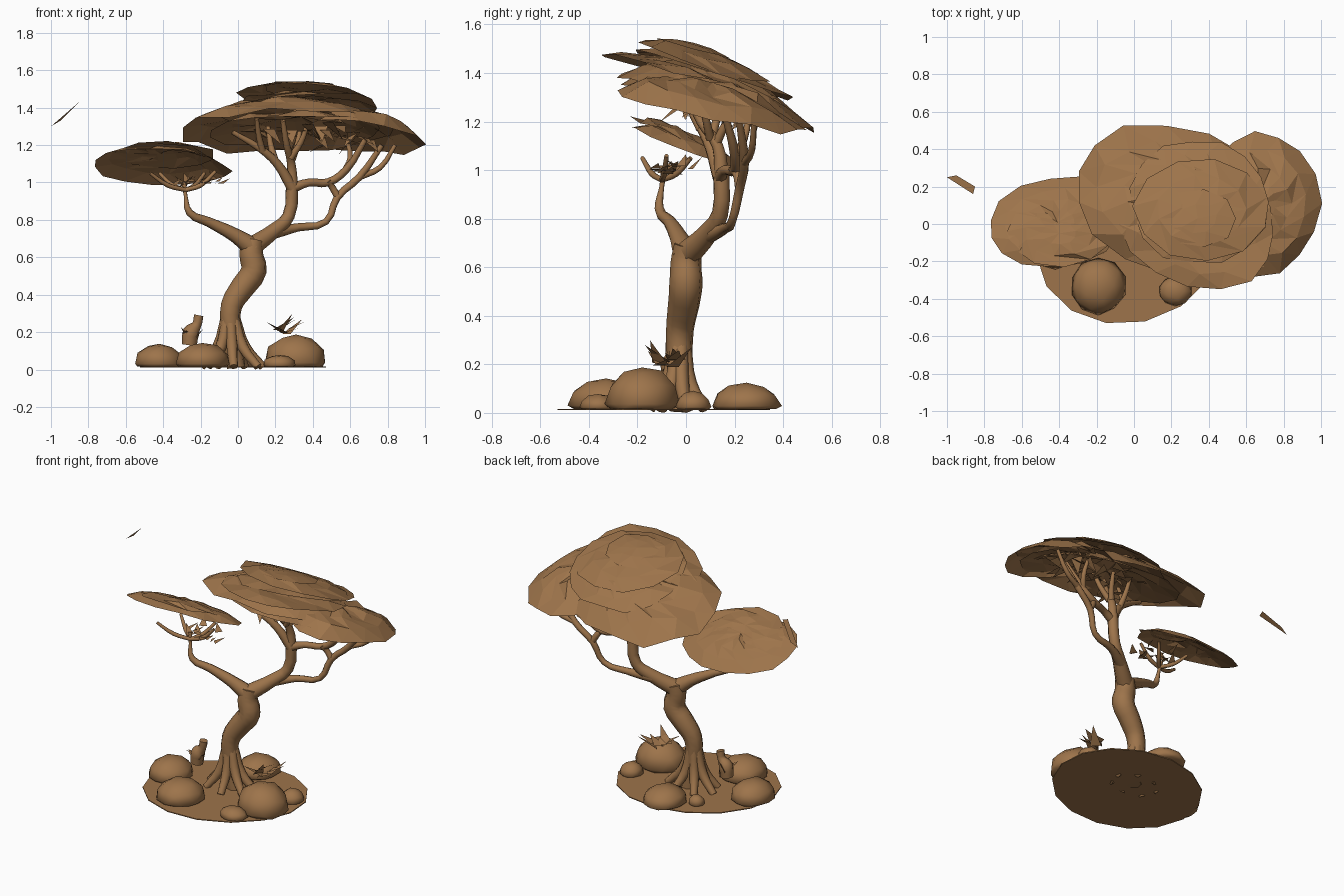
import bpy, bmesh, math, random
from mathutils import Vector

random.seed(4)
cube = bpy.data.objects.get("Cube")
if cube:
    bpy.data.objects.remove(cube, do_unlink=True)

# One earthy colour for everything
COLOUR = (0.34, 0.175, 0.07, 1)
brown = bpy.data.materials.new("warm_brown")
brown.use_nodes = True
brown.diffuse_color = COLOUR
brown.node_tree.nodes["Principled BSDF"].inputs["Base Color"].default_value = COLOUR


def add_object(name, data, smooth=False):
    obj = bpy.data.objects.new(name, data)
    bpy.context.collection.objects.link(obj)
    data.materials.clear()
    data.materials.append(brown)
    for p in data.polygons:
        p.use_smooth = smooth
    return obj


def from_bmesh(name, bm, smooth=False):
    mesh = bpy.data.meshes.new(name)
    bm.to_mesh(mesh)
    bm.free()
    return add_object(name, mesh, smooth)


def tube(name, *points):
    """Tapered limb through (x, y, z, radius) points."""
    curve = bpy.data.curves.new(name + "_path", "CURVE")
    curve.dimensions = "3D"
    curve.bevel_depth = 1
    curve.bevel_resolution = 2
    curve.resolution_u = 3
    curve.use_fill_caps = True
    spline = curve.splines.new("BEZIER")
    spline.bezier_points.add(len(points) - 1)
    for bp, (x, y, z, r) in zip(spline.bezier_points, points):
        bp.co = (x, y, z)
        bp.radius = r
        bp.handle_left_type = bp.handle_right_type = "AUTO"
    helper = bpy.data.objects.new(name + "_path", curve)
    bpy.context.collection.objects.link(helper)
    deps = bpy.context.evaluated_depsgraph_get()
    mesh = bpy.data.meshes.new_from_object(helper.evaluated_get(deps))
    bpy.data.objects.remove(helper, do_unlink=True)
    return add_object(name, mesh, True)


def leaf_sheet(name, centre, rx, ry, dome, slope, sides=15, rings=4, rough=0.02, lean=0, skew=0):
    """Ragged, tilted, shallow dome of foliage; centre z is the rim height."""
    cx, cy, cz = centre
    bm = bmesh.new()

    def vert(x, y, lift):
        y += skew * x
        return bm.verts.new((cx + x, cy + y, cz + slope * y + lean * x + lift))

    hub = vert(0, 0, dome)
    previous = None
    for k in range(1, rings + 1):
        t = k / rings
        ring = []
        for i in range(sides):
            a = math.tau * (i + 0.4 * (k % 2)) / sides
            s = t * random.uniform(0.94, 1.03)
            lift = dome * (1 - t ** 2.5) + random.uniform(-rough, rough)
            ring.append(vert(rx * s * math.cos(a), ry * s * math.sin(a), lift))
        for i in range(sides):
            j = (i + 1) % sides
            if previous:
                bm.faces.new((previous[i], ring[i], ring[j]))
                bm.faces.new((previous[i], ring[j], previous[j]))
            else:
                bm.faces.new((hub, ring[i], ring[j]))
        previous = ring
    return from_bmesh(name, bm)


def shards(name, centre, spread, count, size, slope, rise):
    """Loose leaf blades scattered around a point; rise is their range of upward tilt."""
    bm = bmesh.new()
    for _ in range(count):
        a, d = random.uniform(0, math.tau), math.sqrt(random.random())
        x, y = spread[0] * d * math.cos(a), spread[1] * d * math.sin(a)
        p = Vector(centre) + Vector((x, y, slope * y + random.uniform(-1, 1) * spread[2]))
        out = Vector((random.uniform(-1, 1), random.uniform(-1, 1), random.uniform(*rise))) * size
        side = Vector((-out.y, out.x, 0)).normalized() * size * 0.35
        bm.faces.new([bm.verts.new(v) for v in (p - side, p + side, p + out)])
    return from_bmesh(name, bm)


def rock(name, x, y, rx, ry, height):
    bm = bmesh.new()
    bmesh.ops.create_icosphere(bm, subdivisions=2, radius=1)
    for v in bm.verts:
        v.co *= random.uniform(0.95, 1.03)
        # Flatten the lower half onto the soil
        z = v.co.z * 0.88 + 0.12
        v.co = (x + rx * v.co.x, y + ry * v.co.y, 0.015 + height * max(0, z))
    return from_bmesh(name, bm, True)


# Ground: thin many-sided plate, slightly longer on one diagonal
bm = bmesh.new()
bmesh.ops.create_cone(bm, cap_ends=True, segments=15, radius1=1, radius2=1, depth=0.006)
for v in bm.verts:
    x, y, z = v.co
    v.co = (-0.025 + 0.5 * x + 0.02 * y, -0.095 + 0.44 * y + 0.02 * x, 0.014 + z)
from_bmesh("ground_plate", bm)

# Rocks around the trunk
rock("front_right_rock", -0.19, -0.33, 0.15, 0.155, 0.13)
rock("right_rock", -0.42, -0.1, 0.135, 0.15, 0.125)
rock("left_rock", 0.31, -0.18, 0.17, 0.155, 0.18)
rock("back_rock", -0.02, 0.25, 0.13, 0.145, 0.11)
rock("small_front_rock", 0.22, -0.36, 0.09, 0.08, 0.065)
rock("small_left_rock", 0.38, 0.03, 0.075, 0.075, 0.075)
rock("small_back_rock", -0.19, 0.16, 0.05, 0.05, 0.06)

# Small plants growing between the rocks
shards("left_plant", (0.24, -0.07, 0.2), (0.04, 0.05, 0.02), 8, 0.1, 0, (0.1, 1))
shards("right_plant", (-0.26, -0.06, 0.17), (0.04, 0.04, 0.03), 6, 0.07, 0, (0.1, 1))
tube("right_plant_stem", (-0.26, -0.06, 0.13, 0.04), (-0.25, -0.06, 0.2, 0.045),
     (-0.22, -0.06, 0.24, 0.025), (-0.21, -0.06, 0.29, 0.025))

# Trunk and flaring roots
tube("trunk", (-0.01, -0.02, 0.01, 0.05), (-0.035, -0.025, 0.2, 0.052), (-0.035, -0.025, 0.34, 0.058),
     (0.025, -0.01, 0.44, 0.066), (0.085, 0, 0.53, 0.07), (0.07, 0, 0.62, 0.064),
     (0.08, 0.01, 0.69, 0.06))
for i in range(7):
    a = math.tau * (i + 0.3) / 7
    c, s = math.cos(a), math.sin(a)
    tube(f"root_{i + 1}", (-0.04 + 0.025 * c, -0.025 + 0.02 * s, 0.27, 0.03),
         (-0.035 + 0.075 * c, -0.03 + 0.05 * s, 0.12, 0.03),
         (-0.03 + 0.17 * c, -0.03 + 0.12 * s, 0.015, 0.022))

# Right bough carrying the small crown
tube("right_bough", (0.08, 0, 0.65, 0.055), (-0.02, -0.03, 0.72, 0.038), (-0.16, -0.07, 0.79, 0.026),
     (-0.26, -0.11, 0.84, 0.02), (-0.28, -0.1, 0.93, 0.01), (-0.29, -0.09, 1.0, 0.013))
for i, (x, y, z) in enumerate([(-0.47, -0.18, 1.05), (-0.42, 0.0, 1.05), (-0.18, 0.02, 1.05),
                               (-0.12, -0.08, 1.06)]):
    tube(f"right_twig_{i + 1}", (-0.28, -0.1, 0.96, 0.012),
         ((x - 0.28) / 2, (y - 0.1) / 2, 0.985, 0.013), (x, y, z, 0.009))
shards("right_twig_leaves", (-0.22, -0.07, 1.0), (0.15, 0.1, 0.02), 14, 0.07, 0, (-0.2, 0.8))

# Main bough and its forks
tube("main_bough", (0.08, 0.01, 0.66, 0.055), (0.19, 0.09, 0.74, 0.042), (0.27, 0.14, 0.82, 0.034),
     (0.29, 0.145, 1.0, 0.034))
tube("left_bough", (0.18, 0.09, 0.73, 0.036), (0.32, 0.16, 0.76, 0.022), (0.47, 0.19, 0.79, 0.018),
     (0.53, 0.22, 0.92, 0.02), (0.65, 0.24, 1.03, 0.02), (0.77, 0.22, 1.2, 0.014))
tube("cross_bough", (0.29, 0.14, 0.97, 0.028), (0.38, 0.16, 1.0, 0.021), (0.48, 0.2, 1.0, 0.022),
     (0.58, 0.2, 1.07, 0.02), (0.68, 0.16, 1.23, 0.014))
tube("bough_link", (0.53, 0.22, 0.93, 0.02), (0.5, 0.21, 0.98, 0.018), (0.48, 0.19, 1.01, 0.018))
tube("outer_twig", (0.65, 0.24, 1.03, 0.018), (0.76, 0.27, 1.08, 0.015), (0.84, 0.28, 1.2, 0.011))
tube("upper_twig", (0.57, 0.2, 1.06, 0.018), (0.6, 0.24, 1.13, 0.015), (0.58, 0.26, 1.24, 0.011))

# Crown branches: two limbs, each splitting into twigs
tube("crown_right_limb", (0.29, 0.14, 0.97, 0.032), (0.21, 0.1, 1.1, 0.025),
     (0.12, 0.06, 1.18, 0.02), (-0.03, 0.02, 1.27, 0.013))
tube("crown_middle_limb", (0.29, 0.145, 0.97, 0.034), (0.285, 0.13, 1.1, 0.024),
     (0.26, 0.06, 1.2, 0.019), (0.24, 0, 1.33, 0.014))
for i, (start, x, y, z) in enumerate([((0.2, 0.1, 1.11), 0.16, 0.15, 1.3),
                                      ((0.13, 0.06, 1.17), 0.1, -0.03, 1.34),
                                      ((0.28, 0.12, 1.1), 0.33, 0.2, 1.27),
                                      ((0.28, 0.1, 1.13), 0.37, 0.06, 1.31)]):
    middle = (Vector(start) + Vector((x, y, z))) / 2 + Vector((x - start[0], 0, 0)) * 0.15
    tube(f"crown_twig_{i + 1}", (*start, 0.02), (*middle, 0.016), (x, y, z, 0.012))

# Large layered crown, tilted down towards the back
leaf_sheet("crown_base", (0.23, 0.12, 1.28), 0.56, 0.41, 0.13, -0.28, skew=-0.15)
leaf_sheet("crown_lining", (0.34, 0.09, 1.27), 0.52, 0.37, 0.08, -0.24, skew=-0.12)
leaf_sheet("crown_left_lobe", (0.68, 0.11, 1.24), 0.32, 0.39, 0.12, -0.22, lean=-0.12)
leaf_sheet("crown_front", (0.33, 0.01, 1.385), 0.44, 0.36, 0.05, -0.27, rough=0.016, skew=-0.15)
leaf_sheet("crown_middle", (0.35, 0.12, 1.39), 0.38, 0.34, 0.06, -0.3, rough=0.015)
leaf_sheet("crown_top", (0.36, 0.08, 1.445), 0.36, 0.28, 0.05, -0.31, 11, 3, 0.012, -0.08)
leaf_sheet("crown_cap", (0.34, 0.03, 1.5), 0.21, 0.16, 0.025, -0.26, 9, 2, 0.008)
shards("crown_leaves", (0.42, 0.13, 1.27), (0.38, 0.24, 0.02), 40, 0.11, -0.22, (-0.9, 0.1))

# Small crown
leaf_sheet("small_crown_base", (-0.41, 0.01, 1.08), 0.38, 0.24, 0.07, -0.42, rough=0.012, skew=0.1)
leaf_sheet("small_crown_top", (-0.4, -0.05, 1.145), 0.28, 0.18, 0.035, -0.4, 11, 3, 0.01)

# Stray drifting leaf
bm = bmesh.new()
corners = [(-1, 0.25, 1.3), (-0.86, 0.16, 1.42), (-0.85, 0.2, 1.43), (-0.95, 0.26, 1.33)]
bm.faces.new([bm.verts.new(c) for c in corners])
from_bmesh("stray_leaf", bm)
